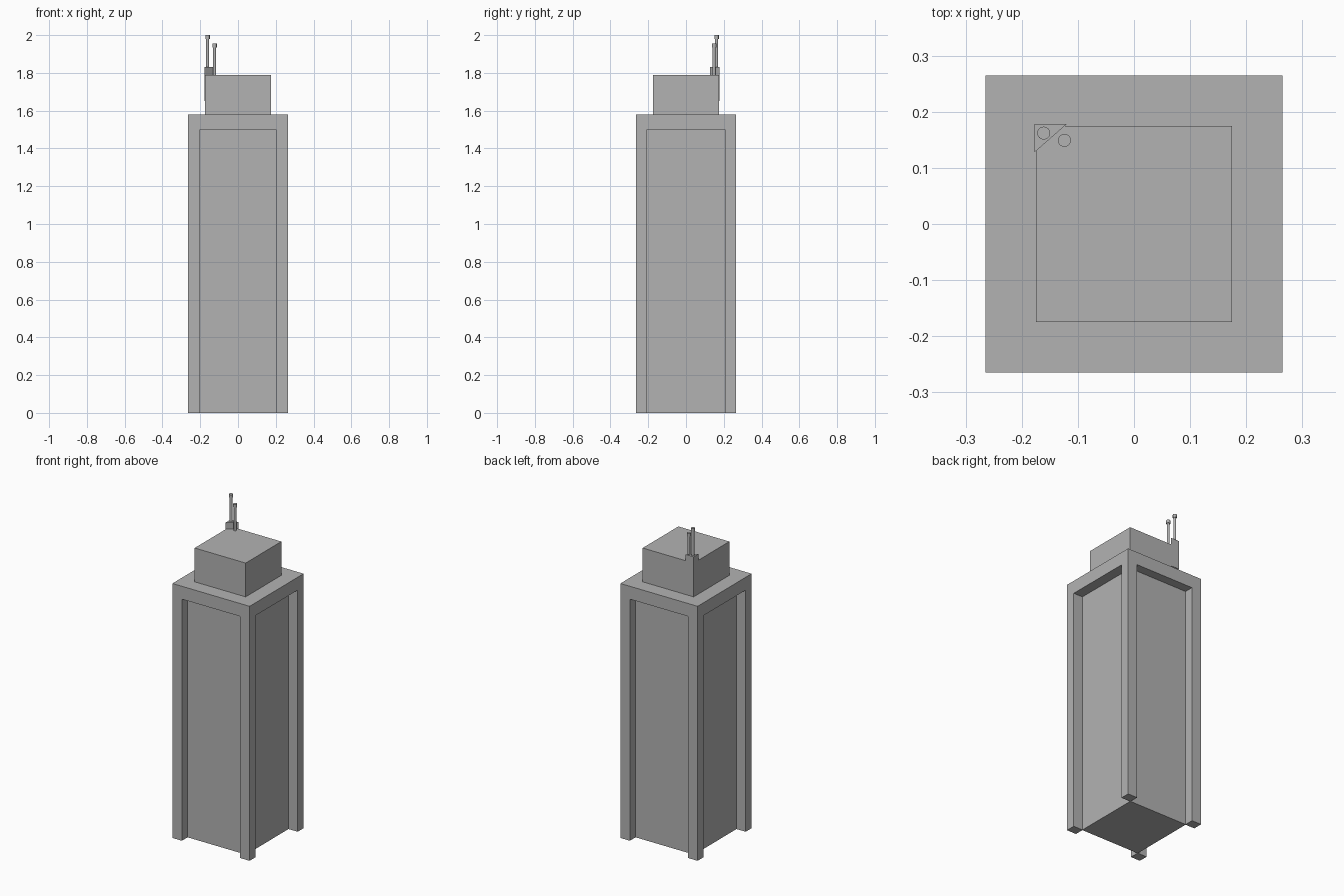
import bpy
import bmesh
from mathutils import Matrix

default_cube = bpy.data.objects.get("Cube")
if default_cube:
    bpy.data.objects.remove(default_cube, do_unlink=True)

GREY = (0.45, 0.45, 0.45, 1.0)
concrete = bpy.data.materials.new("concrete_grey")
concrete.use_nodes = True
concrete.diffuse_color = GREY
for node in concrete.node_tree.nodes:
    if node.type == 'BSDF_PRINCIPLED':
        node.inputs["Base Color"].default_value = GREY


def add_object(name, bm):
    bmesh.ops.recalc_face_normals(bm, faces=bm.faces)
    mesh = bpy.data.meshes.new(name)
    bm.to_mesh(mesh)
    bm.free()
    mesh.materials.append(concrete)
    obj = bpy.data.objects.new(name, mesh)
    bpy.context.collection.objects.link(obj)
    return obj


def prism(name, outline, z0, z1):
    bm = bmesh.new()
    base = bm.faces.new([bm.verts.new((x, y, z0)) for x, y in outline])
    top = bmesh.ops.extrude_face_region(bm, geom=[base])["geom"]
    verts = [v for v in top if isinstance(v, bmesh.types.BMVert)]
    bmesh.ops.translate(bm, verts=verts, vec=(0, 0, z1 - z0))
    return add_object(name, bm)


def box(name, x0, x1, y0, y1, z0, z1):
    return prism(name, [(x0, y0), (x1, y0), (x1, y1), (x0, y1)], z0, z1)


def select_only(obj):
    bpy.ops.object.select_all(action='DESELECT')
    obj.select_set(True)
    bpy.context.view_layer.objects.active = obj


# Tower with a tall recess cut into each side, leaving four corner piers
HALF, SLOT_X, SLOT_Y, SLOT_TOP = 0.265, 0.2, 0.207, 1.5
CORE_X, CORE_Y = 0.202, 0.209
tower = box("tower", -HALF, HALF, -HALF, HALF, 0, 1.58)
for side in (-1, 1):
    xs = sorted((side * CORE_X, side * 0.4))
    ys = sorted((side * CORE_Y, side * 0.4))
    for cutter in (box("recess_cutter", -SLOT_X, SLOT_X, *ys, -0.1, SLOT_TOP),
                   box("recess_cutter", *xs, -SLOT_Y, SLOT_Y, -0.1, SLOT_TOP)):
        cutter.hide_render = True
        cut = tower.modifiers.new("recess", 'BOOLEAN')
        cut.operation = 'DIFFERENCE'
        cut.solver = 'EXACT'
        cut.object = cutter
        select_only(tower)
        bpy.ops.object.modifier_apply(modifier=cut.name)
        bpy.data.objects.remove(cutter, do_unlink=True)

# Rooftop block
box("penthouse", -0.175, 0.175, -0.175, 0.175, 1.58, 1.79)

# Triangular bracket at the back right corner of the roof
prism("mast_bracket", [(-0.177, 0.128), (-0.12, 0.178), (-0.177, 0.178)], 1.65, 1.83)


# Masts with a wider cap
def mast(name, x, y, z0, z1):
    bm = bmesh.new()
    for radius, low, high in ((0.008, z0, z1 - 0.02), (0.0115, z1 - 0.02, z1)):
        bmesh.ops.create_cone(
            bm, cap_ends=True, segments=24, radius1=radius, radius2=radius,
            depth=high - low, matrix=Matrix.Translation((x, y, (low + high) / 2)))
    select_only(add_object(name, bm))
    bpy.ops.object.shade_smooth_by_angle()


mast("tall_mast", -0.161, 0.162, 1.83, 2.0)
mast("short_mast", -0.124, 0.149, 1.79, 1.955)
